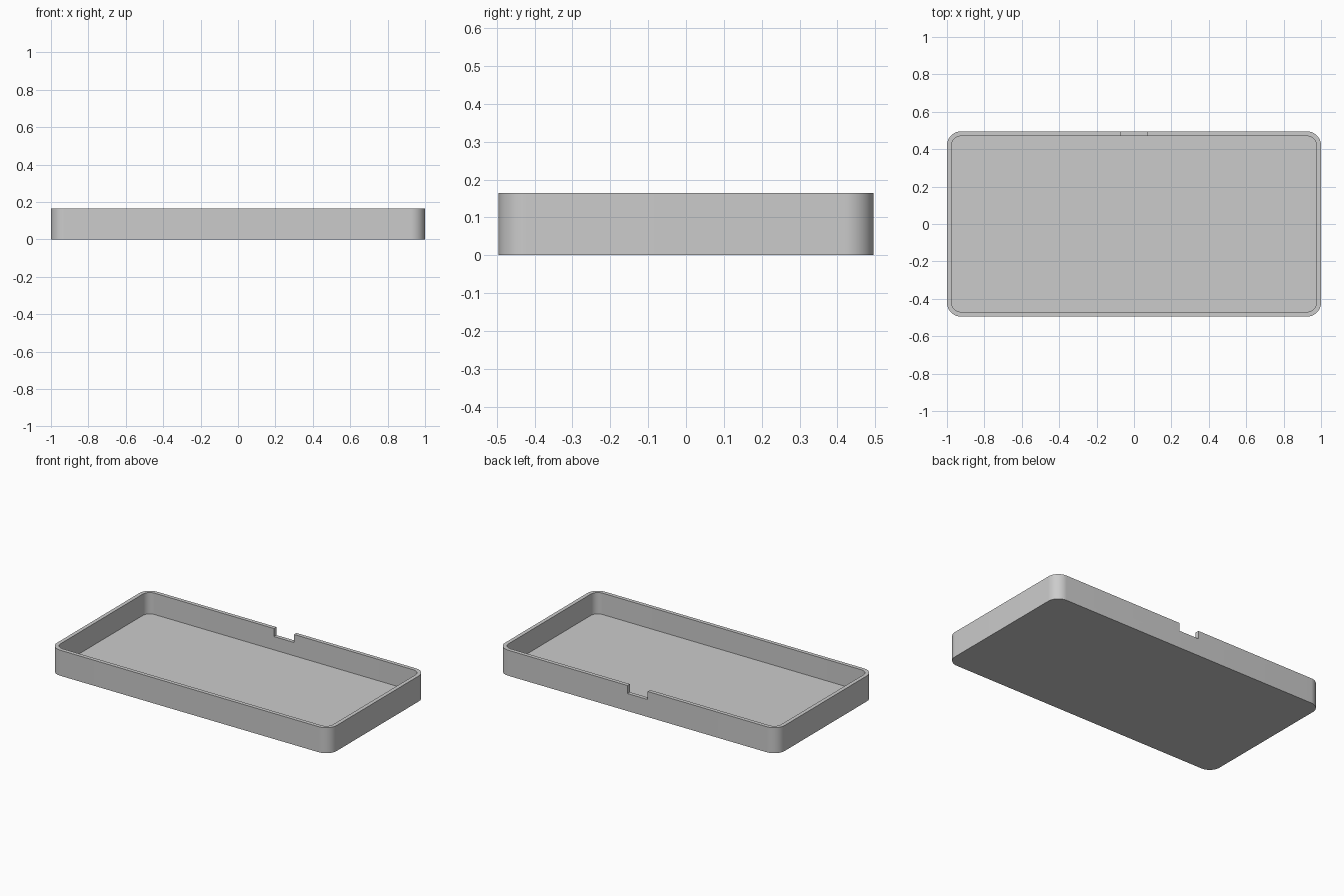
import bpy, bmesh, math

if "Cube" in bpy.data.objects:
    bpy.data.objects.remove(bpy.data.objects["Cube"])

HALF_X, HALF_Y, HEIGHT = 1.0, 0.495, 0.165
WALL, FLOOR, RADIUS, STEPS = 0.025, 0.027, 0.075, 14
NOTCH_HALF, NOTCH_DEPTH = 0.072, 0.052

grey = bpy.data.materials.new("grey plastic")
grey.diffuse_color = (0.6, 0.6, 0.6, 1)
grey.use_nodes = True
grey.node_tree.nodes["Principled BSDF"].inputs["Base Color"].default_value = grey.diffuse_color


def rounded_ring(bm, inset, z):
    """Vertices of a rounded rectangle, counter-clockwise."""
    r = RADIUS - inset
    cx, cy = HALF_X - RADIUS, HALF_Y - RADIUS
    ring = []
    for k, (sx, sy) in enumerate([(1, 1), (-1, 1), (-1, -1), (1, -1)]):
        for i in range(STEPS + 1):
            a = math.pi / 2 * (k + i / STEPS)
            ring.append(bm.verts.new((sx * cx + r * math.cos(a),
                                      sy * cy + r * math.sin(a), z)))
    return ring


# Open tray: outer wall, rim, inner wall, capped by underside and floor
bm = bmesh.new()
rings = [rounded_ring(bm, 0, 0), rounded_ring(bm, 0, HEIGHT),
         rounded_ring(bm, WALL, HEIGHT), rounded_ring(bm, WALL, FLOOR)]
n = len(rings[0])
for lower, upper in zip(rings, rings[1:]):
    for i in range(n):
        j = (i + 1) % n
        bm.faces.new((lower[i], lower[j], upper[j], upper[i]))
bm.faces.new(rings[0][::-1])
bm.faces.new(rings[3])
bmesh.ops.recalc_face_normals(bm, faces=bm.faces)
mesh = bpy.data.meshes.new("tray")
bm.to_mesh(mesh)
bm.free()
tray = bpy.data.objects.new("tray", mesh)
bpy.context.collection.objects.link(tray)
mesh.materials.append(grey)

# Notch cut down into the middle of the back wall
bpy.ops.mesh.primitive_cube_add(size=1, location=(0, HALF_Y - WALL / 2, HEIGHT))
cutter = bpy.context.object
cutter.name = "notch_cutter"
cutter.scale = (2 * NOTCH_HALF, WALL * 3, 2 * NOTCH_DEPTH)
cutter.hide_render = True
cutter.data.materials.append(grey)
cut = tray.modifiers.new("notch", 'BOOLEAN')
cut.operation = 'DIFFERENCE'
cut.solver = 'EXACT'
cut.object = cutter

bpy.ops.object.select_all(action='DESELECT')
tray.select_set(True)
bpy.context.view_layer.objects.active = tray
bpy.ops.object.modifier_apply(modifier=cut.name)
bpy.data.objects.remove(cutter)
bpy.ops.object.shade_smooth_by_angle(angle=math.radians(30))
